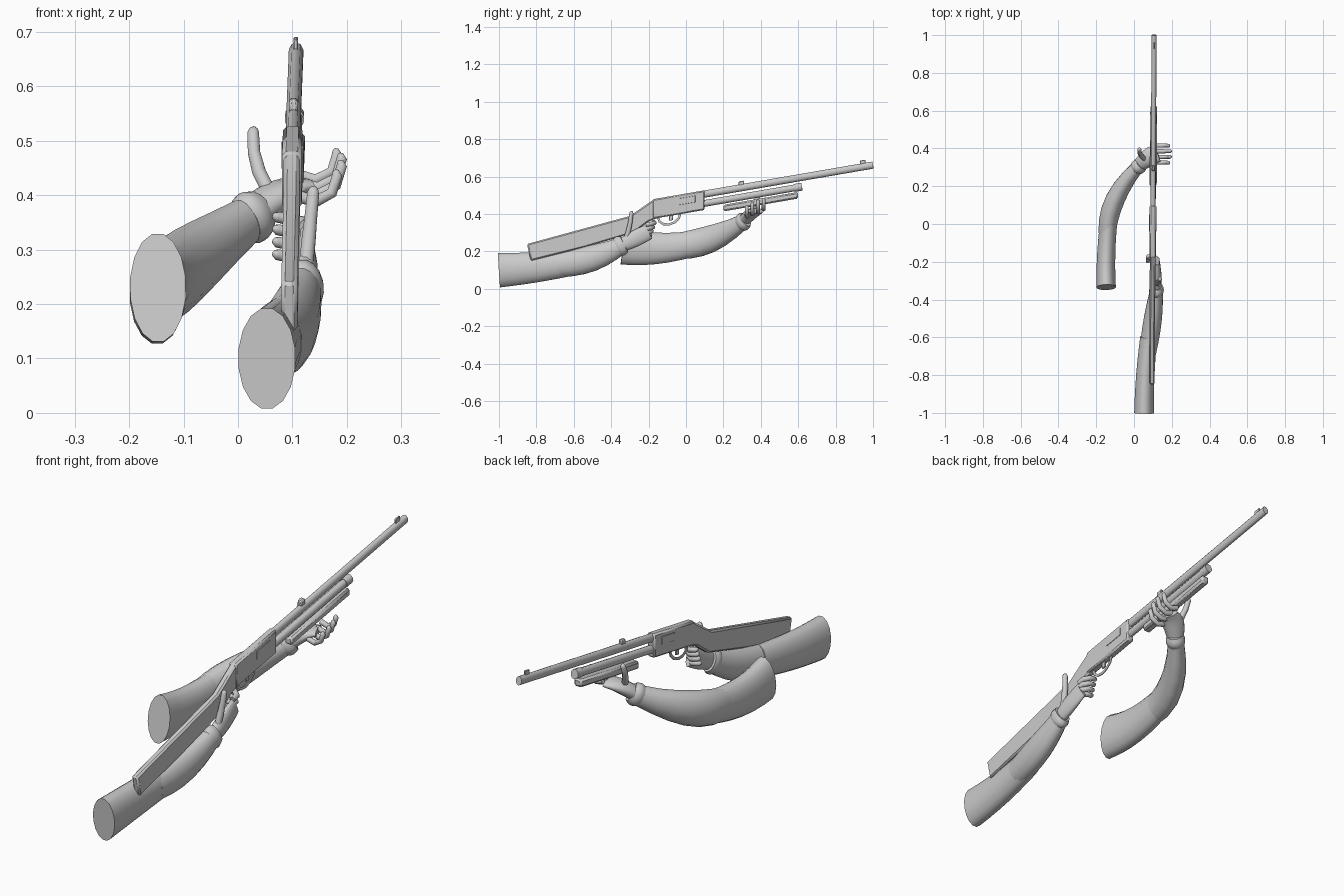
import bpy, bmesh, math
from mathutils import Vector, Matrix

if "Cube" in bpy.data.objects:
    bpy.data.objects.remove(bpy.data.objects["Cube"])

X, Y, Z = (Vector(axis) for axis in Matrix.Identity(3))

grey = bpy.data.materials.new("plain grey")
grey.use_nodes = True
grey.diffuse_color = (0.6, 0.6, 0.6, 1)
grey.node_tree.nodes["Principled BSDF"].inputs["Base Color"].default_value = grey.diffuse_color


def finish(name, bm, angle):
    bmesh.ops.recalc_face_normals(bm, faces=bm.faces)
    mesh = bpy.data.meshes.new(name)
    bm.to_mesh(mesh)
    bm.free()
    mesh.materials.append(grey)
    ob = bpy.data.objects.new(name, mesh)
    bpy.context.collection.objects.link(ob)
    bpy.ops.object.select_all(action='DESELECT')
    ob.select_set(True)
    bpy.context.view_layer.objects.active = ob
    bpy.ops.object.shade_smooth_by_angle(angle=math.radians(angle))
    return ob


def loft(name, path, sizes, sides, ref):
    """Skin oval rings of (half width, half height) placed along a path."""
    bm = bmesh.new()
    rings = []
    for i, (point, (width, height)) in enumerate(zip(path, sizes)):
        tangent = path[min(i + 1, len(path) - 1)] - path[max(i - 1, 0)]
        across = tangent.cross(ref).normalized()
        up = across.cross(tangent).normalized()
        turns = [math.tau * (k + 0.5) / sides for k in range(sides)]
        rings.append([bm.verts.new(point + across * width * math.cos(a) + up * height * math.sin(a))
                      for a in turns])
    for near, far in zip(rings, rings[1:]):
        for k in range(sides):
            j = (k + 1) % sides
            bm.faces.new((near[k], near[j], far[j], far[k]))
    bm.faces.new(rings[0])
    bm.faces.new(rings[-1])
    return finish(name, bm, 50)


def limb(name, start, middle, end, first, last, swell=0.0, steps=6):
    """Bent, tapering oval body that passes through three points."""
    start, middle, end = Vector(start), Vector(middle), Vector(end)
    handle = middle * 2 - (start + end) / 2
    first, last = Vector(first), Vector(last)
    path, sizes = [], []
    for i in range(steps + 1):
        t = i / steps
        path.append(start.lerp(handle, t).lerp(handle.lerp(end, t), t))
        sizes.append(first.lerp(last, t) * (1 + swell * math.sin(math.pi * t)))
    return loft(name, path, sizes, 16, Z)


def digit(name, base, direction, axis, bend, step, radius):
    """Curling finger with a rounded tip; each joint turns by the same bend."""
    point, heading = Vector(base), Vector(direction).normalized()
    path = [point]
    for joint in range(3):
        point = point + heading * step
        path.append(point)
        heading = Matrix.Rotation(math.radians(bend), 3, axis) @ heading
    path += [point + heading * radius * part for part in (0.6, 0.9)]
    sizes = [(radius * scale, radius * scale) for scale in (1, 1, 0.9, 0.85, 0.6, 0.2)]
    return loft(name, path, sizes, 8, axis)


def gun_point(y, drop):
    """Point at a given distance under the barrel axis."""
    return Vector((0.1 + y / 150, y, 0.49 + 0.172 * y - drop))


def pipe(name, back, front, drop, width, height):
    path = [gun_point(back, drop), gun_point(front, drop)]
    return loft(name, path, [(width, height)] * 2, 10, Z)


def plate(name, outline, half, bevel):
    """Side outline given thickness across x, with chamfered edges."""
    bm = bmesh.new()
    left, right = ([bm.verts.new(p + X * offset) for p in outline] for offset in (-half, half))
    bm.faces.new(left)
    bm.faces.new(right)
    for k in range(len(outline)):
        bm.faces.new((left[k - 1], left[k], right[k], right[k - 1]))
    ob = finish(name, bm, 20)
    chamfer = ob.modifiers.new("chamfer", 'BEVEL')
    chamfer.width = bevel
    chamfer.segments = 1
    return ob


def bar(name, back, front, top, bottom, half, bevel):
    """Straight block that follows the slope of the barrel."""
    corners = ((back, top), (front, top), (front, bottom), (back, bottom))
    return plate(name, [gun_point(y, drop) for y, drop in corners], half, bevel)


# Gun: stock with its grip, receiver, barrel, magazine and sliding grip
stock = [(-.85, .24), (-.3, .39), (-.17, .48), (-.08, .47), (-.1, .4), (-.2, .36),
         (-.28, .3), (-.55, .22), (-.83, .15)]
plate("stock", [Vector((0.1 + y / 150, y, z)) for y, z in stock], .015, .007)
bar("receiver", -.18, .1, -.02, .085, .018, .007)
bar("ejection_port", -.04, .05, 0, .035, .02, .001)
pipe("barrel", .08, 1, 0, .014, .019)
pipe("magazine_tube", .08, .6, .05, .015, .018)
pipe("magazine_cap", .58, .62, .05, .018, .021)
bar("fore_grip", .2, .6, .075, .11, .019, .008)

# Sights, trigger and guard
bar("rear_sight", .28, .31, -.036, -.01, .008, .004)
bar("front_sight", .93, .96, -.036, -.01, .004, .002)
bar("trigger", -.09, -.07, .08, .11, .004, .001)
arc = [math.pi * i / 6 for i in range(7)]
loft("trigger_guard", [gun_point(-.09 - .06 * math.cos(a), .08 + .05 * math.sin(a)) for a in arc],
     [(.007, .004)] * len(arc), 6, X)

# Trigger arm: sleeve, forearm, cuff and palm
limb("trigger_upper_arm", (.053, -1, .1), (.06, -.8, .116), (.078, -.6, .142),
     (.053, .094), (.046, .07))
limb("trigger_forearm", (.073, -.68, .13), (.1, -.5, .165), (.12, -.34, .235),
     (.045, .068), (.033, .045), .25)
limb("trigger_cuff", (.117, -.365, .222), (.119, -.35, .23), (.121, -.33, .24),
     (.035, .05), (.033, .047), .15, 4)
limb("trigger_palm", (.12, -.35, .23), (.124, -.28, .265), (.122, -.2, .305),
     (.024, .035), (.015, .042), .15)
digit("trigger_thumb", (.125, -.32, .27), (.1, .3, 1), X, 5, .046, .014)

# Support arm: sleeve, forearm, cuff and palm
limb("support_upper_arm", (-.147, -.335, .23), (-.147, -.16, .217), (-.132, .03, .24),
     (.052, .102), (.046, .07))
limb("support_forearm", (-.142, -.05, .228), (-.1, .13, .267), (.022, .305, .358),
     (.046, .07), (.034, .042), .3)
limb("support_cuff", (.012, .292, .35), (.026, .306, .36), (.041, .32, .372),
     (.036, .043), (.034, .041), .2, 4)
limb("support_palm", (.025, .305, .36), (.075, .35, .402), (.125, .375, .417),
     (.034, .03), (.046, .014), .2)
digit("support_thumb", (.055, .345, .41), (-.5, .5, 1), Y, 12, .04, .0135)

# Four fingers on each hand: one set wraps the grip, the other fans out under the barrel
for i, label in enumerate(("index", "middle", "ring", "little")):
    digit("trigger_" + label + "_finger", (.124, -.215 - i * .008, .342 - i * .023),
          (0, 1, .2), Z, 50, .03, .0125)
    digit("support_" + label + "_finger", (.11, .415 - i * .03, .437 - i * .013),
          (1, 0, -.3), -Y, 45, .034 + .004 * (i in (1, 2)), .012)
